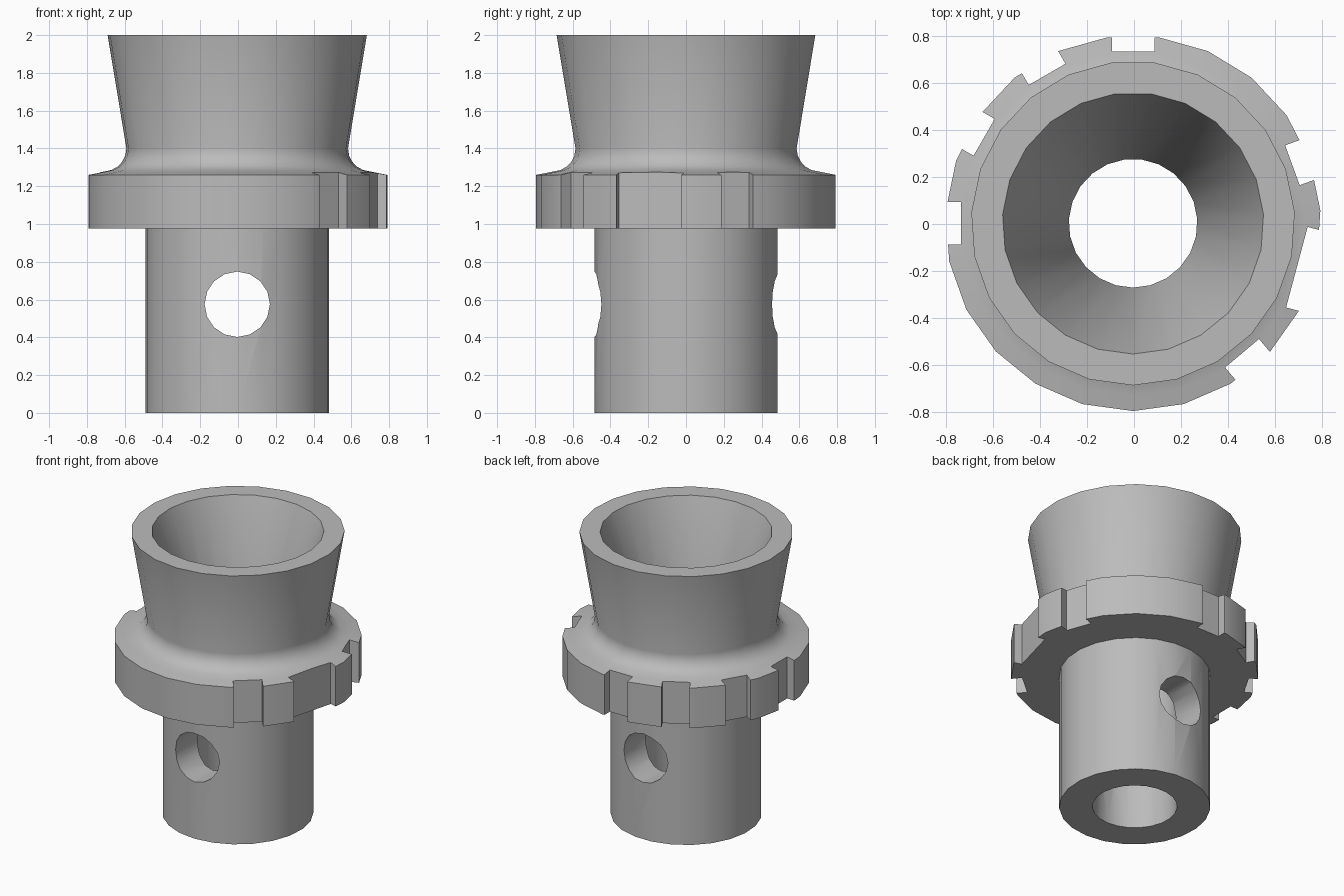
import bpy, bmesh, math
from mathutils import Matrix, Vector

if "Cube" in bpy.data.objects:
    bpy.data.objects.remove(bpy.data.objects["Cube"], do_unlink=True)

CENTRE = Vector((-0.004, 0.003, 0))
SIDES = 23

steel = bpy.data.materials.new("plain grey steel")
steel.use_nodes = True
grey = (0.5, 0.5, 0.5, 1)
steel.diffuse_color = grey
steel.node_tree.nodes["Principled BSDF"].inputs["Base Color"].default_value = grey


def add_object(name, bm):
    bmesh.ops.recalc_face_normals(bm, faces=bm.faces[:])
    mesh = bpy.data.meshes.new(name)
    bm.to_mesh(mesh)
    bm.free()
    mesh.materials.append(steel)
    obj = bpy.data.objects.new(name, mesh)
    bpy.context.collection.objects.link(obj)
    return obj


def lathe(name, profile):
    """Closed radius/height profile turned about the z axis."""
    bm = bmesh.new()
    rings = []
    for r, z in profile:
        ring = []
        for i in range(SIDES):
            a = 2 * math.pi * i / SIDES - math.pi / 2
            ring.append(bm.verts.new((r * math.cos(a), r * math.sin(a), z)))
        rings.append(ring)
    for k, low in enumerate(rings):
        high = rings[(k + 1) % len(rings)]
        for i in range(SIDES):
            j = (i + 1) % SIDES
            bm.faces.new((low[i], low[j], high[j], high[i]))
    return add_object(name, bm)


def cut(target, cutter):
    cutter.hide_render = True
    mod = target.modifiers.new("cut", 'BOOLEAN')
    mod.operation = 'DIFFERENCE'
    mod.solver = 'EXACT'
    mod.object = cutter
    bpy.context.view_layer.objects.active = target
    bpy.ops.object.modifier_apply(modifier=mod.name)
    bpy.data.objects.remove(cutter, do_unlink=True)


def notch_cutter(angle, floor, width):
    bm = bmesh.new()
    bmesh.ops.create_cube(bm, size=1)
    depth = 0.3
    bm.transform(Matrix.Rotation(math.radians(angle), 4, 'Z')
                 @ Matrix.Translation((floor + depth / 2, 0, 1.12))
                 @ Matrix.Diagonal((depth, width, 0.5, 1)))
    return add_object("notch_cutter", bm)


# Hollow body: shank, flange, fillet, flared cup and funnel bore
body = lathe("flanged_funnel_body", [
    (0.273, 0), (0.487, 0), (0.487, 0.975), (0.797, 0.975), (0.797, 1.26),
    (0.73, 1.273), (0.667, 1.286), (0.635, 1.304), (0.61, 1.33),
    (0.594, 1.362), (0.588, 1.4), (0.688, 2), (0.555, 2), (0.273, 1.2)])

# Notches around the flange: four regular ones and three coded ones
for angle in (90, 120, 150, 180):
    cut(body, notch_cutter(angle, 0.73, 0.18))
for angle, width in ((20, 0.18), (-15, 0.354), (-50, 0.188)):
    cut(body, notch_cutter(angle, 0.72, width))

# Round cross hole through both walls of the shank
bm = bmesh.new()
bmesh.ops.create_cone(bm, cap_ends=True, segments=16, radius1=0.173,
                      radius2=0.173, depth=2)
bm.transform(Matrix.Translation((0, 0, 0.575)) @ Matrix.Rotation(math.pi / 2, 4, 'X'))
cut(body, add_object("cross_hole_cutter", bm))

# Centre and shade
body.data.transform(Matrix.Translation(CENTRE))
bpy.ops.object.select_all(action='DESELECT')
body.select_set(True)
bpy.context.view_layer.objects.active = body
bpy.ops.object.shade_smooth_by_angle(angle=math.radians(30))
